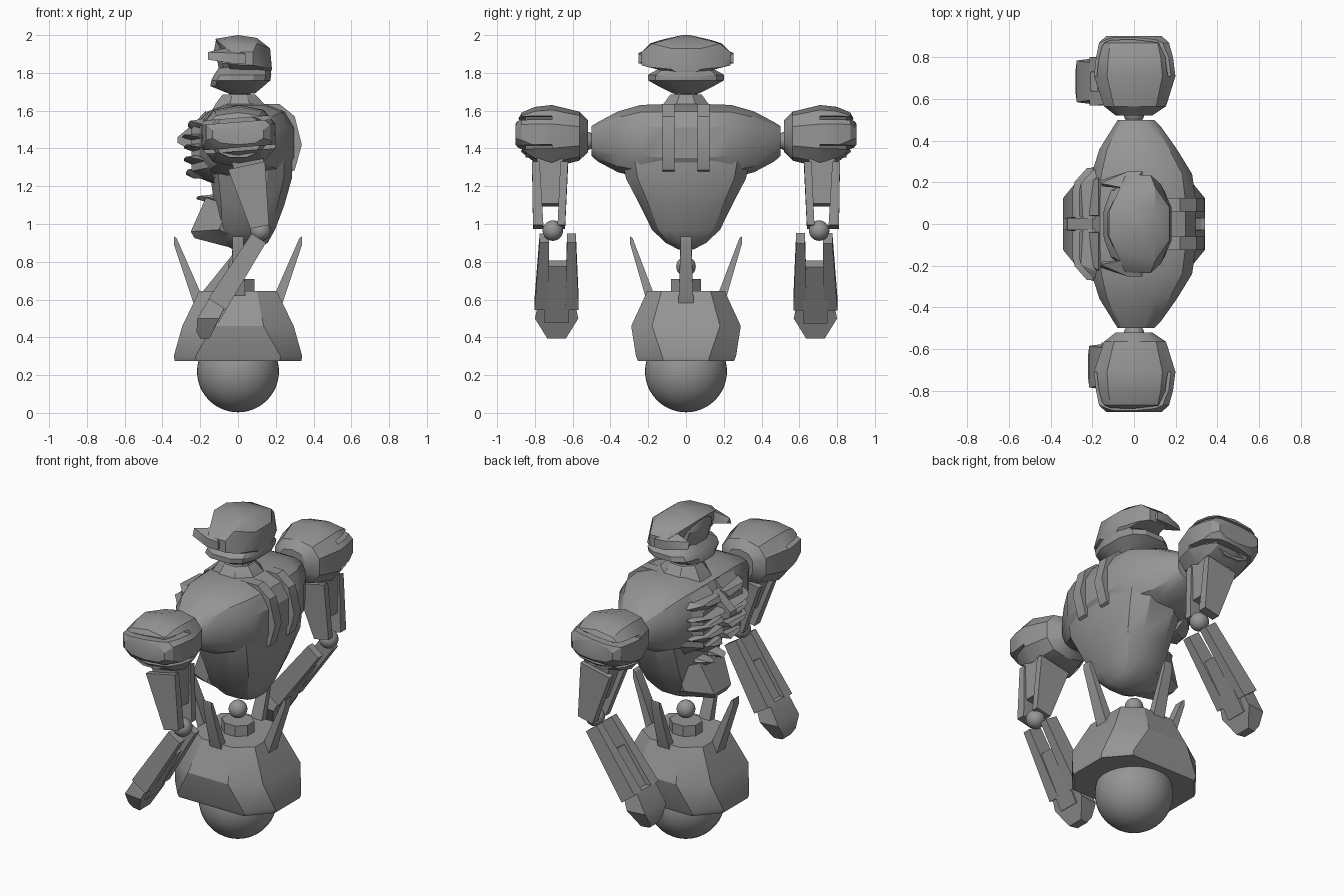
import bpy, bmesh
from math import cos, sin, pi, copysign
from mathutils import Vector

if "Cube" in bpy.data.objects:
    bpy.data.objects.remove(bpy.data.objects["Cube"])

grey = bpy.data.materials.new("plain grey")
grey.use_nodes = True
grey.diffuse_color = (0.3, 0.3, 0.3, 1)
grey.node_tree.nodes["Principled BSDF"].inputs["Base Color"].default_value = (0.3, 0.3, 0.3, 1)
parts = []


def finish(name, bm):
    bmesh.ops.recalc_face_normals(bm, faces=bm.faces)
    mesh = bpy.data.meshes.new(name)
    bm.to_mesh(mesh)
    bm.free()
    mesh.materials.append(grey)
    ob = bpy.data.objects.new(name, mesh)
    bpy.context.collection.objects.link(ob)
    parts.append(ob)
    return ob


def hull(name, points):
    bm = bmesh.new()
    verts = [bm.verts.new(p) for p in points]
    out = bmesh.ops.convex_hull(bm, input=verts)
    junk = [g for g in out["geom_interior"] + out["geom_unused"] if isinstance(g, bmesh.types.BMVert)]
    bmesh.ops.delete(bm, geom=list(set(junk)), context="VERTS")
    bmesh.ops.dissolve_limit(bm, angle_limit=0.03, verts=bm.verts, edges=bm.edges)
    return finish(name, bm)


def loft(name, rings):
    bm = bmesh.new()
    rows = [[bm.verts.new(p) for p in ring] for ring in rings]
    n = len(rows[0])
    for a, b in zip(rows, rows[1:]):
        for i in range(n):
            bm.faces.new((a[i], a[(i + 1) % n], b[(i + 1) % n], b[i]))
    bm.faces.new(rows[0])
    bm.faces.new(rows[-1])
    return finish(name, bm)


def outline(u0, u1, v0, v1, n=12, e=0.7):
    """Rounded box section between two bounds."""
    out = []
    for i in range(n):
        a = 2 * pi * (i + 0.5) / n
        c, s = cos(a), sin(a)
        out.append(((u0 + u1) / 2 + (u1 - u0) / 2 * copysign(abs(c) ** e, c),
                    (v0 + v1) / 2 + (v1 - v0) / 2 * copysign(abs(s) ** e, s)))
    return out


def stack(name, levels, n=12, e=0.7):
    """Sections piled up in z: (z, back x, front x, half width)."""
    return loft(name, [[(x, y, z) for x, y in outline(a, b, -w, w, n, e)] for z, a, b, w in levels])


def across(name, levels, n=12, e=0.7):
    """Sections set along y: (y, x0, x1, z0, z1)."""
    return loft(name, [[(x, y, z) for x, z in outline(a, b, c, d, n, e)] for y, a, b, c, d in levels])


def ball(name, centre, radius, seg=16):
    bm = bmesh.new()
    bmesh.ops.create_uvsphere(bm, u_segments=seg * 2, v_segments=seg, radius=radius)
    bmesh.ops.translate(bm, verts=bm.verts, vec=centre)
    return finish(name, bm)


def bar(name, a, b, wa, wb, side_a, side_b):
    """Tapered bar in the xz plane; wa, wb are half depths, side_a and side_b the y ranges at its ends."""
    a, b = Vector((a[0], 0, a[1])), Vector((b[0], 0, b[1]))
    d = (b - a).normalized()
    perp = Vector((d.z, 0, -d.x))
    return hull(name, [p + perp * w * s + Vector((0, y, 0))
                       for p, w, side in ((a, wa, side_a), (b, wb, side_b)) for s in (-1, 1) for y in side])


def both(y0, y1, s):
    return (y0 * s, y1 * s)


# Rolling ball and the skirt over it
ball("rolling_ball", (0, 0, 0.22), 0.217, 24)
skirt = []
for z, X, yb, xa, Y in ((0.275, 0.335, 0.12, 0.22, 0.255), (0.30, 0.34, 0.125, 0.225, 0.265),
                        (0.46, 0.295, 0.18, 0.135, 0.29), (0.645, 0.205, 0.13, 0.1, 0.205)):
    skirt.append([(X, -yb, z), (X, yb, z), (xa, Y, z), (-xa, Y, z),
                  (-X, yb, z), (-X, -yb, z), (-xa, -Y, z), (xa, -Y, z)])
loft("skirt", skirt)
stack("waist_socket", [(0.62, -0.095, 0.095, 0.085), (0.71, -0.095, 0.095, 0.085)], 8, 1)
ball("waist_ball", (0, 0, 0.775), 0.052)

# Four upright prongs around the skirt
for i in range(4):
    c, s = round(cos(i * pi / 2)), round(sin(i * pi / 2))
    prong = [(0.195, 0.04, 0.58), (0.235, 0.04, 0.58), (0.2, 0.038, 0.64), (0.225, 0.038, 0.62),
             (0.325, 0.028, 0.925), (0.34, 0.028, 0.935), (0.34, 0.028, 0.895)]
    k = 1 if c else 0.87
    hull("prong", [(r * k * c - t * w * s, r * k * s + t * w * c, z) for r, w, z in prong for t in (-1, 1)])

# Torso: chest barrel with tapered ends and the body below it
half = [(0.5, -0.08, 0.1, 1.36, 1.52), (0.47, -0.1, 0.13, 1.33, 1.54), (0.36, -0.17, 0.21, 1.27, 1.6),
        (0.24, -0.21, 0.285, 1.24, 1.635), (0.1, -0.22, 0.305, 1.22, 1.64)]
across("chest", [(-l[0], *l[1:]) for l in half] + half[::-1])
stack("lower_body", [(0.865, -0.03, 0.1, 0.04), (0.9, -0.08, 0.16, 0.11), (0.97, -0.12, 0.2, 0.185),
                     (1.1, -0.13, 0.25, 0.25), (1.24, -0.15, 0.29, 0.325), (1.35, -0.15, 0.29, 0.35)])
hull("pelvis_plate", [(x, s * y, z) for s in (-1, 1) for x, y, z in
                      ((-0.17, 0.11, 1.14), (-0.25, 0.08, 0.96), (-0.23, 0.06, 0.925), (-0.02, 0.03, 0.87),
                       (-0.05, 0.17, 1.1), (-0.1, 0.16, 0.97), (0.05, 0.1, 0.9))])
hull("breastbone", [(x, y, z) for x, z in ((-0.2, 1.56), (-0.32, 1.46), (-0.32, 1.43), (-0.2, 1.36))
                    for y in (-0.03, 0.03)])

for s in (-1, 1):
    # Chest muscle behind the layered plates
    hull("chest_muscle", [(x, s * y, z) for x, y, z in
                          ((-0.17, 0.04, 1.6), (-0.17, 0.22, 1.58), (-0.235, 0.04, 1.53), (-0.25, 0.19, 1.5),
                           (-0.15, 0.3, 1.47), (-0.15, 0.28, 1.3), (-0.245, 0.18, 1.28), (-0.22, 0.03, 1.25),
                           (-0.13, 0.2, 1.22), (-0.1, 0.02, 1.2))])
    # Layered chest, rib and belly plates on the front: height, reach, half width, thickness
    for z, tip, wide, t in ((1.53, 0.265, 0.26, 0.04), (1.465, 0.295, 0.27, 0.02), (1.41, 0.285, 0.27, 0.025),
                            (1.345, 0.285, 0.26, 0.03), (1.275, 0.275, 0.2, 0.035), (1.14, 0.22, 0.11, 0.02)):
        hull("rib_plate", [(-tip + 0.02, s * 0.025, z + t * 0.4), (-tip, s * 0.04, z - t * 0.4),
                           (-tip, s * wide * 0.6, z), (-tip + 0.01, s * wide * 0.75, z + t * 0.4),
                           (-tip + 0.07, s * wide, z), (-0.1, s * wide, z + t), (-0.1, s * wide, z - t),
                           (-0.1, s * 0.02, z + t), (-0.1, s * 0.02, z - t),
                           (-tip + 0.04, s * wide * 0.7, z - t)])
    # Straps curving down the back
    strap = [(0.1, 1.635), (0.22, 1.635), (0.3, 1.57), (0.338, 1.42), (0.3, 1.285)]
    ys = both(0.06, 0.125, s)
    loft("back_strap", [[(x, ys[0], z), (x, ys[1], z), (x - 0.06, ys[1], z - 0.03), (x - 0.06, ys[0], z - 0.03)]
                        for x, z in strap])

# Collar and neck
stack("collar", [(1.6, -0.15, 0.17, 0.15), (1.635, -0.13, 0.15, 0.13), (1.685, -0.09, 0.1, 0.09)], 8, 1)
stack("neck", [(1.66, -0.05, 0.07, 0.06), (1.75, -0.05, 0.07, 0.06)], 10, 1)

# Head: jaw guard, face, and a flared helmet with forward tips
stack("jaw_guard", [(1.69, -0.05, 0.09, 0.07), (1.73, -0.15, 0.14, 0.15), (1.76, -0.145, 0.175, 0.205),
                    (1.79, -0.13, 0.18, 0.205), (1.835, -0.1, 0.17, 0.125)])
stack("face", [(1.79, -0.1, 0.14, 0.1), (1.85, -0.11, 0.15, 0.15), (1.92, -0.13, 0.14, 0.14),
               (1.97, -0.12, 0.1, 0.1)])
hull("helmet", [(x, s * y, z) for s in (-1, 1) for x, y, z in
                ((0.17, 0.08, 1.93), (0.18, 0.08, 1.82), (0.165, 0.02, 1.785), (0.1, 0.18, 1.955),
                 (0.08, 0.235, 1.91), (0.08, 0.235, 1.84), (0.13, 0.19, 1.83), (-0.04, 0.235, 1.91),
                 (-0.04, 0.235, 1.845), (-0.04, 0.19, 1.955), (-0.04, 0.19, 1.83), (-0.12, 0.06, 1.98),
                 (0.1, 0.07, 1.985), (0, 0.02, 2.0), (-0.06, 0.13, 1.975), (-0.04, 0.03, 1.8))])
for s in (-1, 1):
    hull("helmet_tip", [(x, s * y, z) for x, y, z in
                        ((0.04, 0.252, 1.9), (0.04, 0.252, 1.85), (-0.03, 0.252, 1.905), (-0.03, 0.252, 1.85),
                         (-0.03, 0.17, 1.94), (-0.03, 0.17, 1.85), (0.04, 0.18, 1.88),
                         (-0.16, 0.195, 1.91), (-0.16, 0.21, 1.87), (-0.15, 0.18, 1.88))])

for s in (-1, 1):
    # Shoulder pod with two slots around its outer half
    ball("shoulder_joint", (0, s * 0.53, 1.44), 0.05)
    pod = [(0.52, -0.09, 0.09, 1.38, 1.55), (0.565, -0.15, 0.16, 1.335, 1.595), (0.71, -0.2, 0.207, 1.3, 1.63),
           (0.8, -0.19, 0.195, 1.325, 1.62), (0.87, -0.175, 0.175, 1.38, 1.59), (0.902, -0.14, 0.14, 1.42, 1.53)]
    shell = across("shoulder_pod", [(s * l[0], *l[1:]) for l in pod], 10, 0.8)
    for z in (1.55, 1.395):
        cutter = hull("slot_cutter", [(x, y, z + h + x * 0.08) for x in (-0.4, 0.4)
                                      for y in both(0.71, 1.1, s) for h in (-0.01, 0.01)])
        parts.remove(cutter)
        cutter.hide_render = True
        cutter.hide_set(True)
        cutter.display_type = "WIRE"
        mod = shell.modifiers.new("slot", "BOOLEAN")
        mod.operation, mod.object, mod.solver = "DIFFERENCE", cutter, "EXACT"
    across("shoulder_core", [(s * y, -w, w, 1.35, 1.58) for y, w in ((0.6, 0.13), (0.8, 0.15), (0.85, 0.12))])

    # Upper arm: block with a fork reaching to the elbow
    bar("upper_arm", (0.05, 1.34), (0.095, 1.1), 0.085, 0.045, both(0.65, 0.79, s), both(0.67, 0.77, s))
    for top, low in (((0.625, 0.665), (0.64, 0.68)), ((0.775, 0.815), (0.755, 0.81))):
        bar("upper_arm_fork", (0.045, 1.31), (0.115, 0.985), 0.1, 0.05, both(*top, s), both(*low, s))
    ball("elbow_ball", (0.12, s * 0.705, 0.965), 0.054)

    # Forearm fork, plates and hand; one arm swings slightly further forward
    dx = -0.06 if s > 0 else 0
    ex, hx = 0.11 + dx * 0.2, -0.14 + dx
    mx = (ex + hx) / 2
    mid = both(0.62, 0.75, s)
    bar("forearm", (mx + 0.05, 0.79), (hx, 0.5), 0.03, 0.045, mid, mid)
    for top, low in (((0.583, 0.63), (0.568, 0.64)), ((0.725, 0.775), (0.73, 0.802))):
        bar("forearm_fork", (ex, 0.925), (hx + 0.03, 0.575), 0.045, 0.055, both(*top, s), both(*low, s))
    hull("hand", [(hx + x, s * (0.685 + t * w), z) for t in (-1, 1) for x, w, z in
                  ((0.09, 0.09, 0.6), (-0.01, 0.09, 0.61), (-0.075, 0.1, 0.5), (0.04, 0.115, 0.5),
                   (-0.08, 0.06, 0.43), (-0.06, 0.04, 0.395), (-0.01, 0.05, 0.395))])

# Smooth shading with sharp edges kept
bpy.ops.object.select_all(action="DESELECT")
for ob in parts:
    ob.select_set(True)
bpy.context.view_layer.objects.active = parts[0]
bpy.ops.object.shade_smooth_by_angle()
